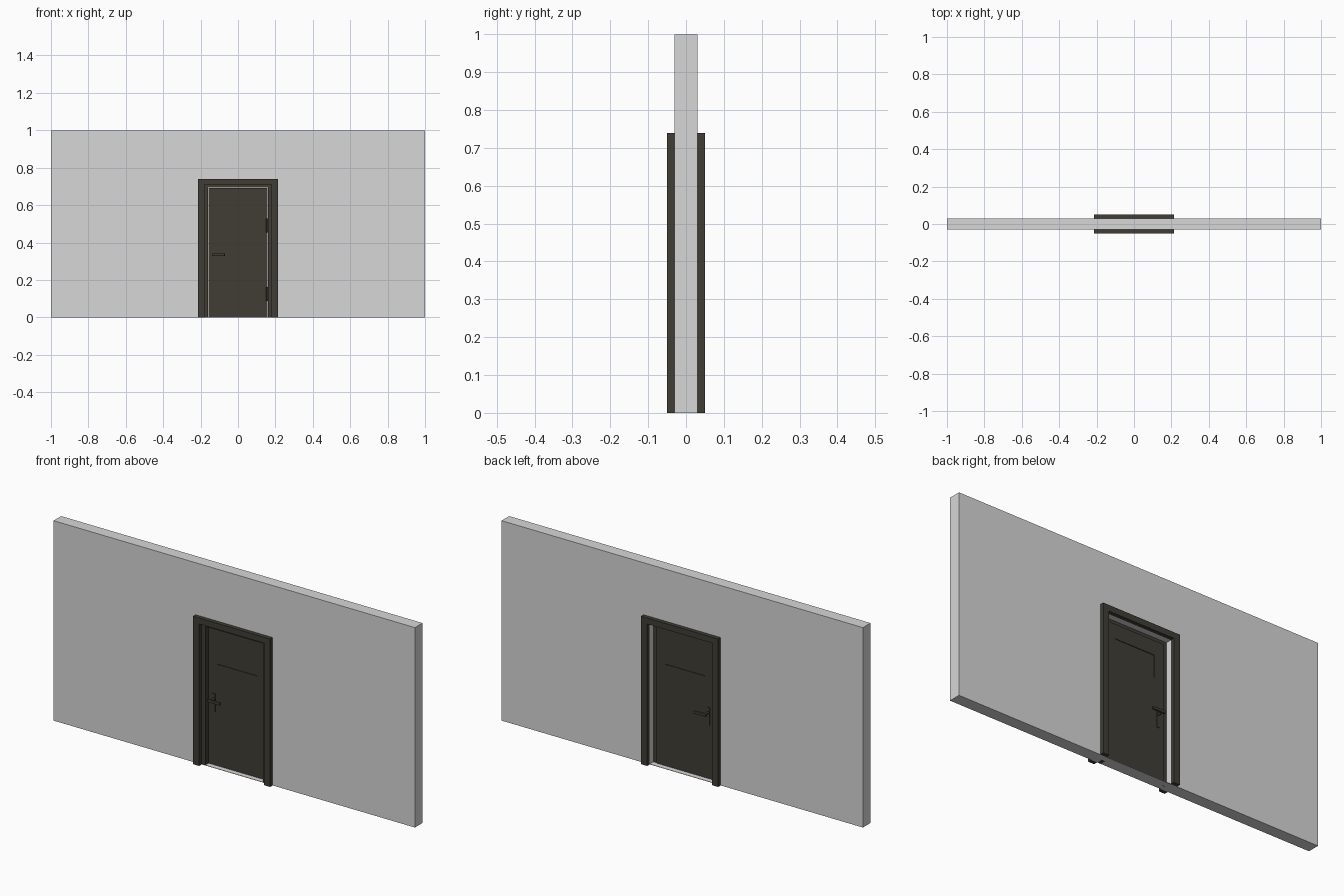
import bpy, bmesh

if "Cube" in bpy.data.objects:
    bpy.data.objects.remove(bpy.data.objects["Cube"])

def material(name, rgb):
    m = bpy.data.materials.new(name)
    m.diffuse_color = (*rgb, 1)
    m.use_nodes = True
    m.node_tree.nodes["Principled BSDF"].inputs["Base Color"].default_value = m.diffuse_color
    return m

GREY = material("wall grey", (0.68, 0.68, 0.68))
DARK = material("dark olive", (0.05, 0.047, 0.036))

def finish(name, bm, mat):
    bmesh.ops.recalc_face_normals(bm, faces=bm.faces)
    me = bpy.data.meshes.new(name)
    bm.to_mesh(me)
    bm.free()
    me.materials.append(mat)
    ob = bpy.data.objects.new(name, me)
    bpy.context.collection.objects.link(ob)
    return ob

def arch(name, half_out, top_out, half_in, top_in, y0, y1, mat):
    """Upside-down U profile in XZ, extruded from y0 to y1."""
    bm = bmesh.new()
    pts = [(-half_out, 0), (-half_out, top_out), (half_out, top_out), (half_out, 0),
           (half_in, 0), (half_in, top_in), (-half_in, top_in), (-half_in, 0)]
    face = bm.faces.new([bm.verts.new((x, y0, z)) for x, z in pts])
    ext = bmesh.ops.extrude_face_region(bm, geom=[face])
    bmesh.ops.translate(bm, vec=(0, y1 - y0, 0),
                        verts=[v for v in ext["geom"] if isinstance(v, bmesh.types.BMVert)])
    return finish(name, bm, mat)

def box(name, x, y, z, mat, bevel=0):
    """Box from (min, max) pairs."""
    bm = bmesh.new()
    bmesh.ops.create_cube(bm, size=1)
    for v in bm.verts:
        v.co = [(r[0] + r[1]) / 2 + c * (r[1] - r[0]) for r, c in zip((x, y, z), v.co)]
    if bevel:
        bmesh.ops.bevel(bm, geom=bm.edges[:], offset=bevel, segments=2,
                        profile=0.5, affect='EDGES')
    return finish(name, bm, mat)

def cylinder(name, loc, r, depth, axis, mat):
    rot = (1.5707963, 0, 0) if axis == 'Y' else (0, 0, 0)
    bpy.ops.mesh.primitive_cylinder_add(vertices=16, radius=r, depth=depth,
                                        location=loc, rotation=rot)
    ob = bpy.context.object
    ob.name = name
    ob.data.materials.append(mat)
    bpy.ops.object.shade_smooth_by_angle()
    return ob

# Wall with doorway and thin floor strip closing the opening
arch("wall", 1.0, 1.0, 0.18, 0.71, -0.03, 0.03, GREY)
box("threshold", (-0.18, 0.18), (-0.03, 0.03), (0, 0.002), GREY)

# Trim on both faces, jamb lining inside the opening
arch("front_trim", 0.213, 0.74, 0.18, 0.71, -0.05, -0.03, DARK)
arch("back_trim", 0.213, 0.74, 0.18, 0.71, 0.03, 0.05, DARK)
arch("door_jamb", 0.18, 0.71, 0.16, 0.695, -0.03, 0.0, DARK)

# Door leaf: a surround with a slightly recessed upper panel
D, P = 0.006, 0.003
WX, WZ0, WZ1, TOP = 0.11, 0.51, 0.62, 0.692
box("door_lower", (-0.158, 0.158), (-D, D), (0.003, WZ0), DARK)
box("door_top_rail", (-0.158, 0.158), (-D, D), (WZ1, TOP), DARK)
for name, x in (("left", (-0.158, -WX)), ("right", (WX, 0.158))):
    box("door_stile_" + name, x, (-D, D), (WZ0, WZ1), DARK)
box("window_panel", (-WX, WX), (-P, P), (WZ0, WZ1), DARK)

# Lever handles, mirrored on both sides
for side, s in (("front", -1), ("back", 1)):
    span = lambda a, b: tuple(sorted((s * a, s * b)))
    box(side + "_handle_plate", (-0.136, -0.120), span(D, 0.009), (0.27, 0.36), DARK)
    cylinder(side + "_handle_post", (-0.128, s * 0.022, 0.334), 0.006, 0.032, 'Y', DARK)
    box(side + "_handle_lever", (-0.14, -0.07), span(0.033, 0.044), (0.327, 0.341), DARK, 0.003)

# Hinges on the right edge
for name, z in (("lower", 0.125), ("upper", 0.49)):
    box(name + "_hinge_leaf", (0.145, 0.158), (-0.008, -D), (z - 0.03, z + 0.03), DARK)
    cylinder(name + "_hinge_pin", (0.156, -0.011, z), 0.005, 0.075, 'Z', DARK)
